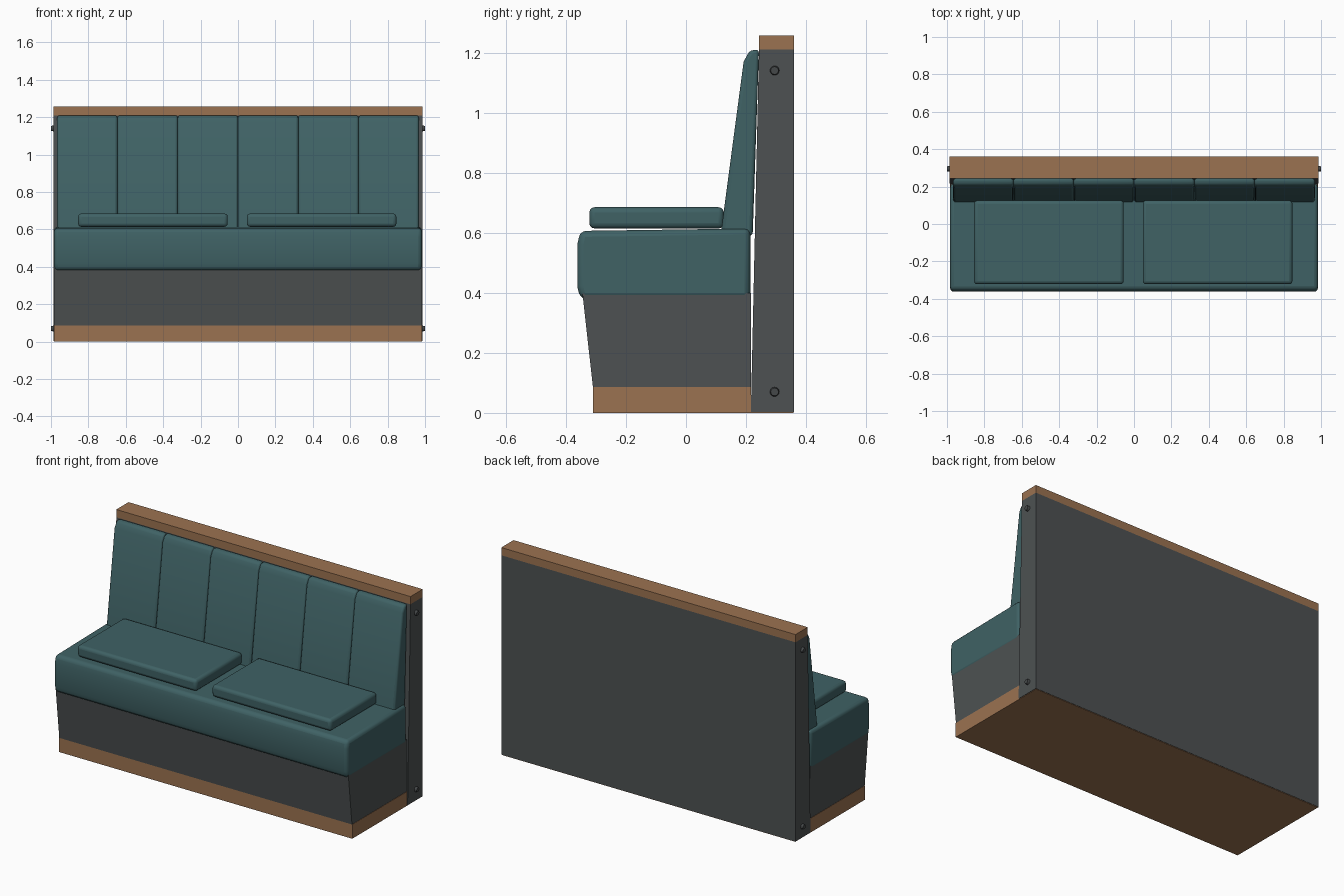
import bpy, bmesh, math
from mathutils import Matrix

if "Cube" in bpy.data.objects:
    bpy.data.objects.remove(bpy.data.objects["Cube"])


def material(name, rgb):
    m = bpy.data.materials.new(name)
    m.diffuse_color = (*rgb, 1)
    m.use_nodes = True
    m.node_tree.nodes["Principled BSDF"].inputs["Base Color"].default_value = m.diffuse_color
    return m


TEAL = material("teal upholstery", (0.05, 0.122, 0.13))
GREY = material("charcoal panel", (0.075, 0.083, 0.085))
WOOD = material("brown wood", (0.33, 0.17, 0.082))
BOLT = material("dark bolt", (0.06, 0.066, 0.068))


def finish(bm, name, mat, bevel=0, segments=3):
    bmesh.ops.recalc_face_normals(bm, faces=bm.faces)
    me = bpy.data.meshes.new(name)
    bm.to_mesh(me)
    bm.free()
    me.materials.append(mat)
    ob = bpy.data.objects.new(name, me)
    bpy.context.collection.objects.link(ob)
    if bevel:
        b = ob.modifiers.new("soft edges", 'BEVEL')
        b.width = bevel
        b.segments = segments
        b.limit_method = 'ANGLE'
        b.angle_limit = math.radians(25)
        bpy.context.view_layer.objects.active = ob
        ob.select_set(True)
        bpy.ops.object.shade_smooth_by_angle(angle=math.radians(35))
        ob.select_set(False)
    return ob


def prism(name, profile, x0, x1, mat, bevel=0, segments=3):
    """Extrude a (y, z) profile from x0 to x1."""
    bm = bmesh.new()
    a = [bm.verts.new((x0, y, z)) for y, z in profile]
    b = [bm.verts.new((x1, y, z)) for y, z in profile]
    bm.faces.new(a)
    bm.faces.new(b[::-1])
    n = len(profile)
    for i in range(n):
        j = (i + 1) % n
        bm.faces.new((a[i], a[j], b[j], b[i]))
    return finish(bm, name, mat, bevel, segments)


def box(name, x, y, z, mat, bevel=0, segments=3):
    prof = [(y[0], z[0]), (y[1], z[0]), (y[1], z[1]), (y[0], z[1])]
    return prism(name, prof, x[0], x[1], mat, bevel, segments)


W = 0.983

# Frame: plinth, base, back panel, cap and underside
box("plinth", (-W, W), (-0.31, 0.216), (0, 0.086), WOOD)
prism("seat_base", [(-0.31, 0.086), (0.216, 0.086), (0.216, 0.4), (-0.345, 0.4)], -W + 0.002, W - 0.002, GREY)
prism("back_panel", [(0.216, 0.003), (0.36, 0.003), (0.36, 1.21), (0.243, 1.21)], -W - 0.003, W + 0.003, GREY)
box("underside", (-W, W), (0.216, 0.358), (0, 0.003), WOOD)
box("top_cap", (-W - 0.003, W + 0.003), (0.243, 0.36), (1.21, 1.257), WOOD)

# Seat block
prism("seat", [(-0.352, 0.38), (0.214, 0.38), (0.214, 0.614), (-0.352, 0.606), (-0.362, 0.56), (-0.362, 0.42)],
      -W, W, TEAL, 0.02)

# Six-channel backrest
back = [(0.115, 0.59), (0.222, 0.59), (0.243, 1.211), (0.212, 1.206), (0.192, 1.17)]
step = 1.934 / 6
for i in range(6):
    x = -0.967 + i * step
    prism(f"backrest_channel_{i + 1}", back, x, x + step, TEAL, 0.012)
prism("backrest_core", [(0.135, 0.6), (0.222, 0.6), (0.241, 1.2), (0.205, 1.17)], -0.96, 0.96, TEAL)

# Loose seat pads
for side, x in (("left", -0.855), ("right", 0.047)):
    box(f"seat_pad_{side}", (x, x + 0.8), (-0.322, 0.126), (0.614, 0.685), TEAL, 0.018)

# Side bolts
for side, s in (("left", -1), ("right", 1)):
    for level, z in (("lower", 0.07), ("upper", 1.14)):
        bm = bmesh.new()
        mat = Matrix.Translation((s * 0.99, 0.295, z)) @ Matrix.Rotation(s * math.pi / 2, 4, 'Y')
        bmesh.ops.create_cone(bm, cap_ends=True, segments=12, radius1=0.017,
                              radius2=0.013, depth=0.02, matrix=mat)
        finish(bm, f"bolt_{side}_{level}", BOLT)
